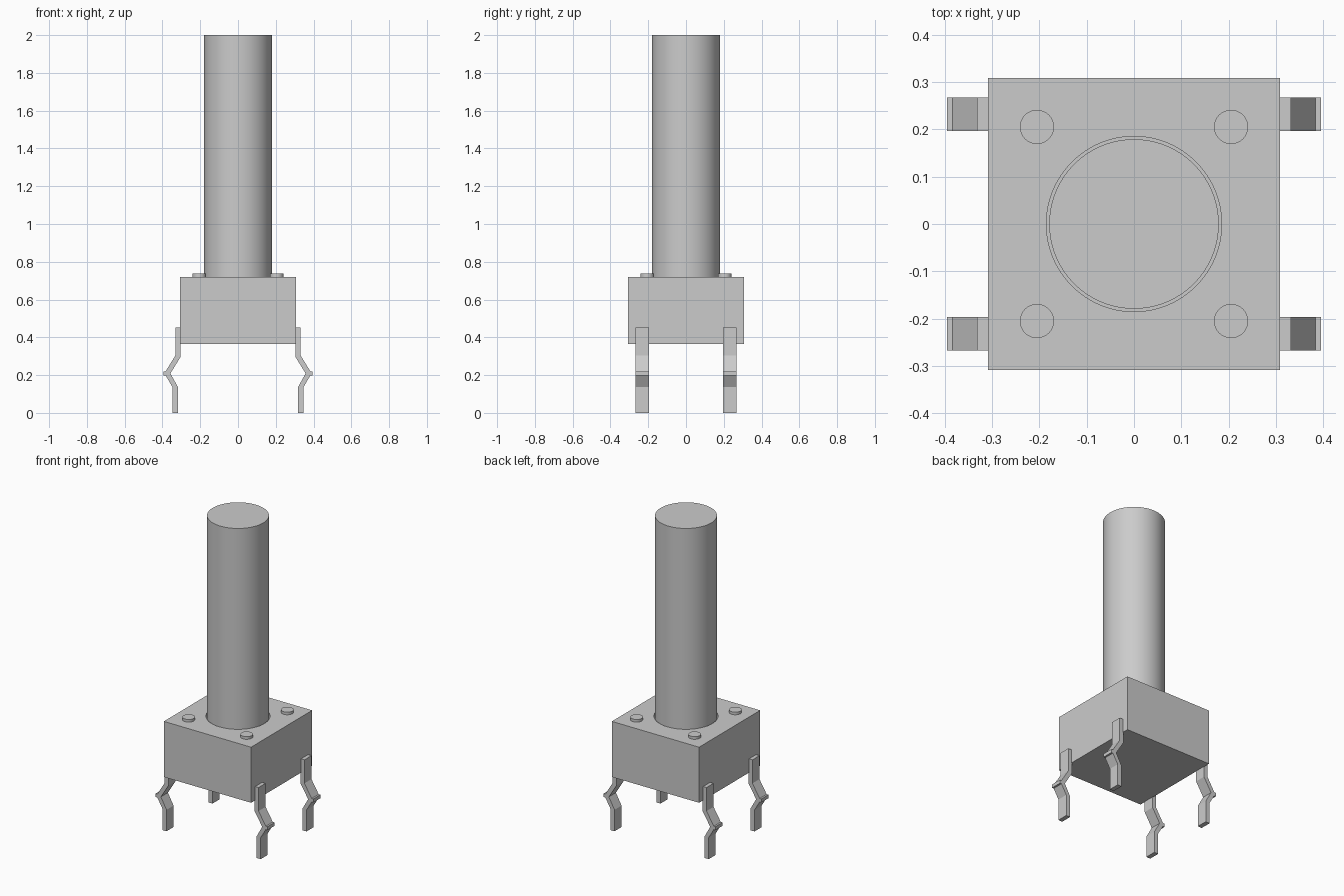
import bpy
import bmesh
from math import radians

if "Cube" in bpy.data.objects:
    bpy.data.objects.remove(bpy.data.objects["Cube"], do_unlink=True)

# Single plain grey for every part
grey = bpy.data.materials.new("plain_grey")
grey.use_nodes = True
colour = (0.6, 0.6, 0.6, 1)
grey.diffuse_color = colour
grey.node_tree.nodes["Principled BSDF"].inputs["Base Color"].default_value = colour


def cylinder(name, radius, bottom, top, x=0, y=0, sides=96):
    bpy.ops.mesh.primitive_cylinder_add(vertices=sides, radius=radius, depth=top - bottom,
                                        location=(x, y, (bottom + top) / 2))
    obj = bpy.context.object
    obj.name = name
    bpy.ops.object.shade_smooth_by_angle(angle=radians(30))
    obj.data.materials.append(grey)
    return obj


def leg(name, side, y_min, y_max):
    """Extrude the bent strip profile along y; side is +1 for left, -1 for right."""
    bm = bmesh.new()
    face = bm.faces.new([bm.verts.new((side * x, y_min, z)) for x, z in LEG_PROFILE])
    extruded = bmesh.ops.extrude_face_region(bm, geom=[face])["geom"]
    moved = [v for v in extruded if isinstance(v, bmesh.types.BMVert)]
    bmesh.ops.translate(bm, verts=moved, vec=(0, y_max - y_min, 0))
    bmesh.ops.recalc_face_normals(bm, faces=bm.faces)
    mesh = bpy.data.meshes.new(name)
    bm.to_mesh(mesh)
    bm.free()
    mesh.materials.append(grey)
    bpy.context.collection.objects.link(bpy.data.objects.new(name, mesh))


BODY_BOTTOM, BODY_TOP, HOLE_FLOOR = 0.365, 0.72, 0.66
BODY_HALF = 0.308

# Square housing with a round well for the plunger
bpy.ops.mesh.primitive_cube_add(size=1, location=(0, 0, (BODY_BOTTOM + BODY_TOP) / 2))
body = bpy.context.object
body.name = "housing"
body.scale = (BODY_HALF * 2, BODY_HALF * 2, BODY_TOP - BODY_BOTTOM)
bpy.ops.object.transform_apply(location=False, rotation=False, scale=True)
body.data.materials.append(grey)
cutter = cylinder("well_cutter", 0.185, HOLE_FLOOR, BODY_TOP + 0.1)
cut = body.modifiers.new("well", "BOOLEAN")
cut.operation = "DIFFERENCE"
cut.solver = "EXACT"
cut.object = cutter
bpy.context.view_layer.objects.active = body
bpy.ops.object.modifier_apply(modifier=cut.name)
bpy.data.objects.remove(cutter, do_unlink=True)

# Long plunger
cylinder("plunger", 0.179, HOLE_FLOOR, 2.0)

# Bent strip outline: down the outside, then back up the inside
LEG_PROFILE = [
    (0.305, 0.453), (0.332, 0.453), (0.332, 0.303), (0.383, 0.22),
    (0.395, 0.22), (0.395, 0.198), (0.383, 0.198), (0.347, 0.137),
    (0.347, 0), (0.318, 0), (0.318, 0.137), (0.358, 0.209), (0.305, 0.295),
]

# Corner rivets and legs
for side, side_name in ((1, "left"), (-1, "right")):
    for depth, depth_name in ((-1, "front"), (1, "back")):
        label = f"{depth_name}_{side_name}"
        cylinder(f"{label}_rivet", 0.036, BODY_TOP - 0.01, 0.737,
                 side * 0.205, depth * 0.205, 48)
        leg(f"{label}_leg", side, *sorted((depth * 0.196, depth * 0.267)))
